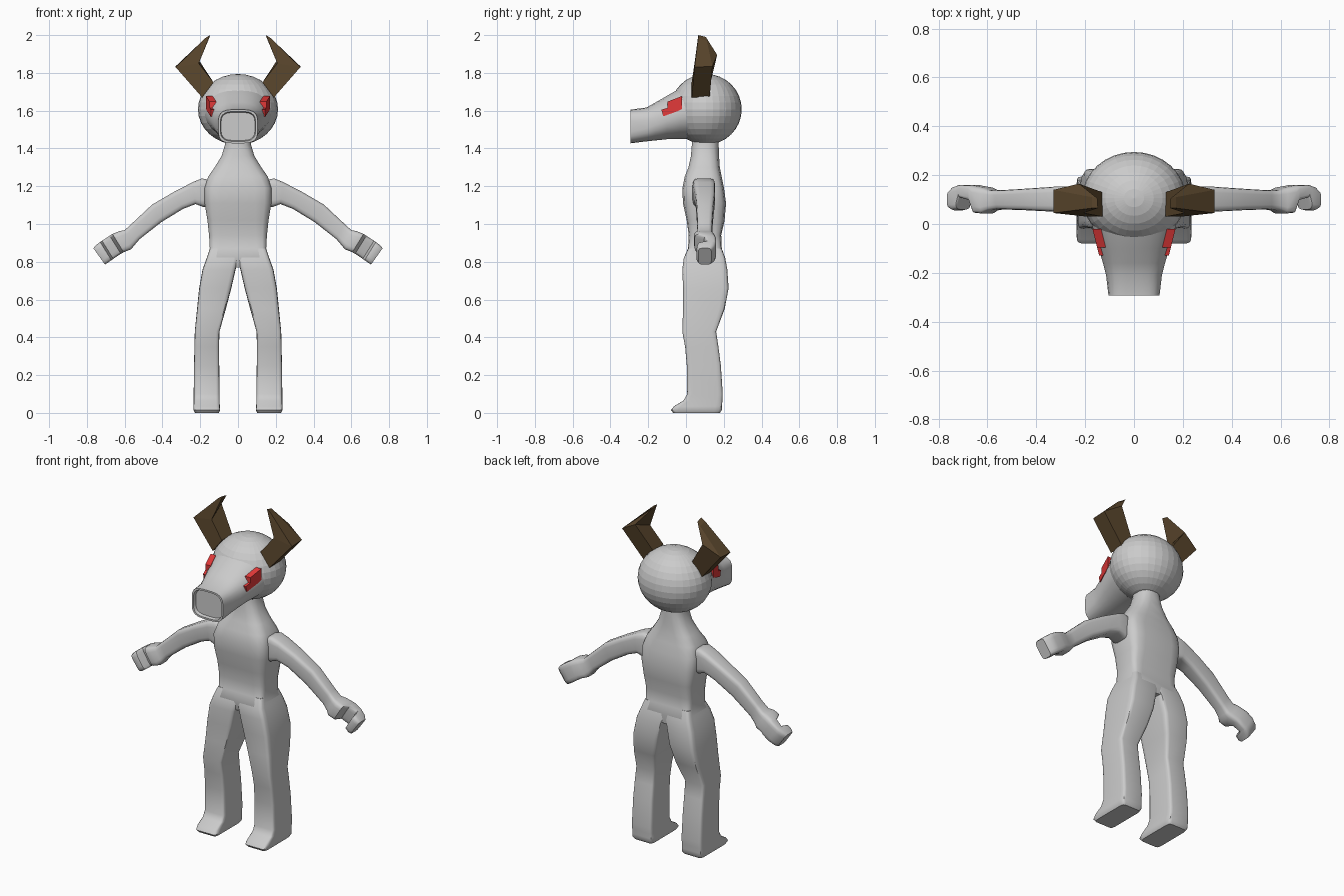
import bpy, bmesh, math
from mathutils import Vector


def finish(name, bm, color=None, smooth=True, mirror=False):
    bmesh.ops.recalc_face_normals(bm, faces=bm.faces)
    me = bpy.data.meshes.new(name)
    bm.to_mesh(me)
    bm.free()
    ob = bpy.data.objects.new(name, me)
    bpy.context.collection.objects.link(ob)
    if smooth:
        me.polygons.foreach_set("use_smooth", [True] * len(me.polygons))
        me.set_sharp_from_angle(angle=math.radians(40))
    if color:
        mat = bpy.data.materials.new(name + "_colour")
        mat.diffuse_color = (*color, 1)
        me.materials.append(mat)
    if mirror:
        m = ob.modifiers.new("mirror", 'MIRROR')
        m.use_clip = False
    return ob


def skin(loops):
    """Bridge loops of points into a capped tube."""
    bm = bmesh.new()
    rows = [[bm.verts.new(p) for p in loop] for loop in loops]
    n = len(rows[0])
    for a, b in zip(rows, rows[1:]):
        for i in range(n):
            j = (i + 1) % n
            bm.faces.new((a[i], a[j], b[j], b[i]))
    bm.faces.new(rows[0])
    bm.faces.new(rows[-1])
    return bm


def section(c, u, v, e, n=16):
    """Rounded section; e=1 is an ellipse, small e is boxy."""
    f = lambda t: math.copysign(abs(t) ** e, t)
    pts = []
    for i in range(n):
        t = 2 * math.pi * (i + 0.5) / n
        pts.append(Vector(c) + Vector(u) * f(math.cos(t)) + Vector(v) * f(math.sin(t)))
    return pts


def level(z, x0, x1, y0, y1, e):
    return section(((x0 + x1) / 2, (y0 + y1) / 2, z),
                   ((x1 - x0) / 2, 0, 0), (0, (y1 - y0) / 2, 0), e)


# Torso and neck
torso = [(1.48, .068, .035, .172, .9), (1.42, .07, .03, .174, .8), (1.36, .088, .025, .176, .7),
         (1.30, .125, .012, .18, .6), (1.25, .16, -.008, .19, .5), (1.19, .178, -.02, .202, .4),
         (1.11, .178, -.017, .213, .4), (1.02, .163, .003, .205, .35), (.94, .154, .014, .187, .3),
         (.87, .15, .01, .19, .25), (.82, .166, -.012, .208, .22), (.77, .01, -.005, .21, .2)]
finish("torso", skin([level(z, -x, x, a, b, e) for z, x, a, b, e in torso]))

# Legs with feet
leg = [(.87, 0, .149, .011, .189), (.82, -.004, .166, -.012, .208), (.76, .012, .188, -.02, .219),
       (.66, .035, .206, -.016, .226), (.55, .064, .217, -.016, .205), (.43, .098, .229, -.02, .16),
       (.35, .1, .231, -.005, .172), (.25, .099, .233, .004, .185), (.1, .097, .235, .006, .195),
       (.065, .097, .235, -.014, .193), (.035, .096, .236, -.064, .191),
       (.015, .094, .236, -.08, .19), (0, .102, .228, -.068, .18)]
finish("leg", skin([level(*r, .2) for r in leg]), mirror=True)

# Arms with cupped hands: top x z, bottom x z, y range
arm = [(.16, 1.235, .16, 1.09, .04, .15), (.19, 1.242, .185, 1.09, .035, .155),
       (.24, 1.222, .225, 1.105, .04, .155), (.34, 1.17, .29, 1.08, .05, .153),
       (.455, 1.103, .405, 1.01, .056, .145), (.565, 1.0, .52, .92, .06, .138),
       (.6, .968, .55, .885, .055, .14), (.63, .962, .565, .866, .042, .15),
       (.665, .948, .605, .85, .045, .157), (.68, .938, .62, .842, .095, .16),
       (.72, .912, .66, .815, .108, .16), (.73, .905, .67, .808, .06, .16),
       (.75, .89, .69, .794, .055, .153), (.766, .872, .704, .785, .065, .135)]
finish("arm", skin([section(((a + c) / 2, (y0 + y1) / 2, (b + d) / 2),
                            ((a - c) / 2, 0, (b - d) / 2), (0, (y1 - y0) / 2, 0), .4)
                    for a, b, c, d, y0, y1 in arm]), mirror=True)

# Head
bm = bmesh.new()
bmesh.ops.create_uvsphere(bm, u_segments=32, v_segments=16, radius=1)
for v in bm.verts:
    v.co = (v.co.x * .212, v.co.y * .189 + .106, v.co.z * .187 + 1.607)
finish("head", bm, smooth=False)

# Snout with a recessed front: y, half width, z range, roundness
snout = [(.09, .19, 1.45, 1.765, 1), (.03, .182, 1.45, 1.748, 1), (-.03, .167, 1.45, 1.72, .95),
         (-.1, .146, 1.448, 1.68, .9), (-.16, .128, 1.442, 1.645, .8), (-.21, .115, 1.437, 1.617, .7),
         (-.293, .105, 1.427, 1.606, .55), (-.293, .094, 1.437, 1.596, .55),
         (-.275, .09, 1.442, 1.591, .55)]
finish("snout", skin([section((0, y, (a + b) / 2), (x, 0, 0), (0, 0, (b - a) / 2), e, 24)
                      for y, x, a, b, e in snout]))

# Horns
horn = [[(.13, .03, 1.75), (.13, .13, 1.75), (.19, .125, 1.67), (.19, .03, 1.67)],
        [(.208, .045, 1.85), (.225, .165, 1.895), (.33, .14, 1.835), (.33, .045, 1.83)],
        [(.148, .065, 2.0), (.15, .105, 1.99), (.172, .11, 1.97), (.172, .065, 1.985)]]
finish("horn", skin(horn), color=(.1, .06, .025), smooth=False, mirror=True)

# Eyes: stepped plates following the cheek
eye = [(-.02, 1.678), (-.02, 1.61), (-.048, 1.596), (-.12, 1.57), (-.13, 1.605),
       (-.097, 1.615), (-.097, 1.648)]
plates = [[(.175 + .25 * y + off, y, z) for y, z in eye] for off in (-.035, 0)]
finish("eye", skin(plates), color=(.75, .04, .04), smooth=False, mirror=True)
